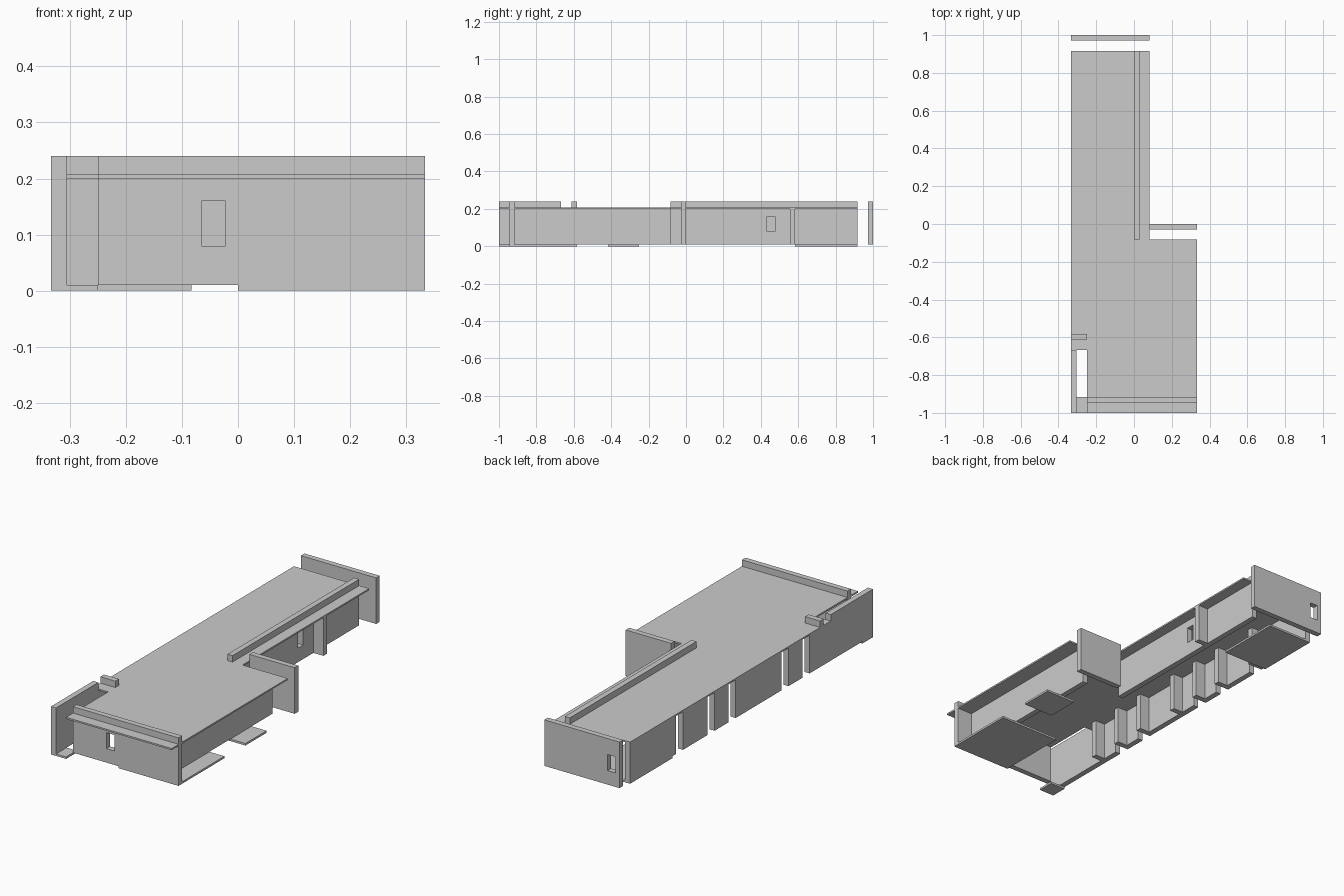
import bpy, bmesh
from mathutils import Vector

if "Cube" in bpy.data.objects:
    bpy.data.objects.remove(bpy.data.objects["Cube"])

T = 0.028                      # wall thickness
FLOOR, CEIL, ROOF, TOP = 0.01, 0.2, 0.208, 0.24


def finish(name, bm):
    bmesh.ops.recalc_face_normals(bm, faces=bm.faces[:])
    me = bpy.data.meshes.new(name)
    bm.to_mesh(me)
    bm.free()
    ob = bpy.data.objects.new(name, me)
    bpy.context.collection.objects.link(ob)
    return ob


def extrude(bm, offset):
    r = bmesh.ops.extrude_face_region(bm, geom=bm.faces[:])
    bmesh.ops.translate(bm, vec=Vector(offset),
                        verts=[v for v in r["geom"] if isinstance(v, bmesh.types.BMVert)])


def slab(name, outline, z0, z1):
    bm = bmesh.new()
    bm.faces.new([bm.verts.new((x, y, z0)) for x, y in outline])
    extrude(bm, (0, 0, z1 - z0))
    return finish(name, bm)


def box(name, x0, x1, y0, y1, z0, z1):
    return slab(name, [(x0, y0), (x1, y0), (x1, y1), (x0, y1)], z0, z1)


def window_wall(name, axis, u0, u1, w0, w1, d):
    """Wall running along axis, at depth d..d+T, with one window opening."""
    us, zs = (u0, w0, w1, u1), (FLOOR, 0.08, 0.16, TOP)
    bm = bmesh.new()
    place = (lambda u, z: (u, d, z)) if axis == "x" else (lambda u, z: (d, u, z))
    g = [[bm.verts.new(place(u, z)) for z in zs] for u in us]
    for i in range(3):
        for j in range(3):
            if (i, j) != (1, 1):
                bm.faces.new((g[i][j], g[i + 1][j], g[i + 1][j + 1], g[i][j + 1]))
    extrude(bm, (0, T, 0) if axis == "x" else (T, 0, 0))
    return finish(name, bm)


# Flat roof with front canopy and cut-away corner
slab("roof", [(-.333, -.667), (-.25, -.667), (-.25, -1), (.333, -1), (.333, -.083),
              (.083, -.083), (.083, .917), (-.333, .917)], CEIL, ROOF)

# Walls with windows, rising above the roof as parapets
window_wall("front_wall", "x", -.25, .333, -.065, -.022, -.945)
window_wall("back_wall", "x", -.333, .083, -.31, -.267, 1 - T)
window_wall("rear_wing_wall", "y", -.083, .917, .432, .475, 0)

# Plain walls
box("right_wall", .25 - T, .25, -.917, -.083, FLOOR, CEIL)
box("notch_wall", .083, .333, -T, 0, FLOOR, TOP)
box("rear_wing_fin", T, .083, .555, .583, FLOOR, CEIL)

# Left side: panels separated by narrow slots
slab_y = [(-.667, -.5), (-.444, -.333), (-.278, .083), (.139, .25), (.306, .5), (.556, .917)]
box("left_front_wall", -.333, -.333 + T, -1, -.667, FLOOR, TOP)
for i, (y0, y1) in enumerate(slab_y):
    box(f"left_panel_{i + 1}", -.333, -.333 + T, y0, y1, FLOOR, CEIL)

# Left side: fins projecting inward beside the slots
for i, y in enumerate((-.417, -.25, 0, .167, .333, .583)):
    box(f"left_fin_{i + 1}", -.333 + T, -.25, y - T, y, FLOOR, CEIL)
box("tall_left_fin", -.333, -.25, -.583 - T, -.583, FLOOR, TOP)

# Floor plates
box("front_floor", 0, .333, -.945, -.583, 0, FLOOR)
box("side_step", .167, .333, -.417, -.25, 0, FLOOR)
box("back_floor", -.333, -.083, .583, .917, 0, FLOOR)
box("corner_step", -.333, -.25, -1, -.917, 0, FLOOR)
